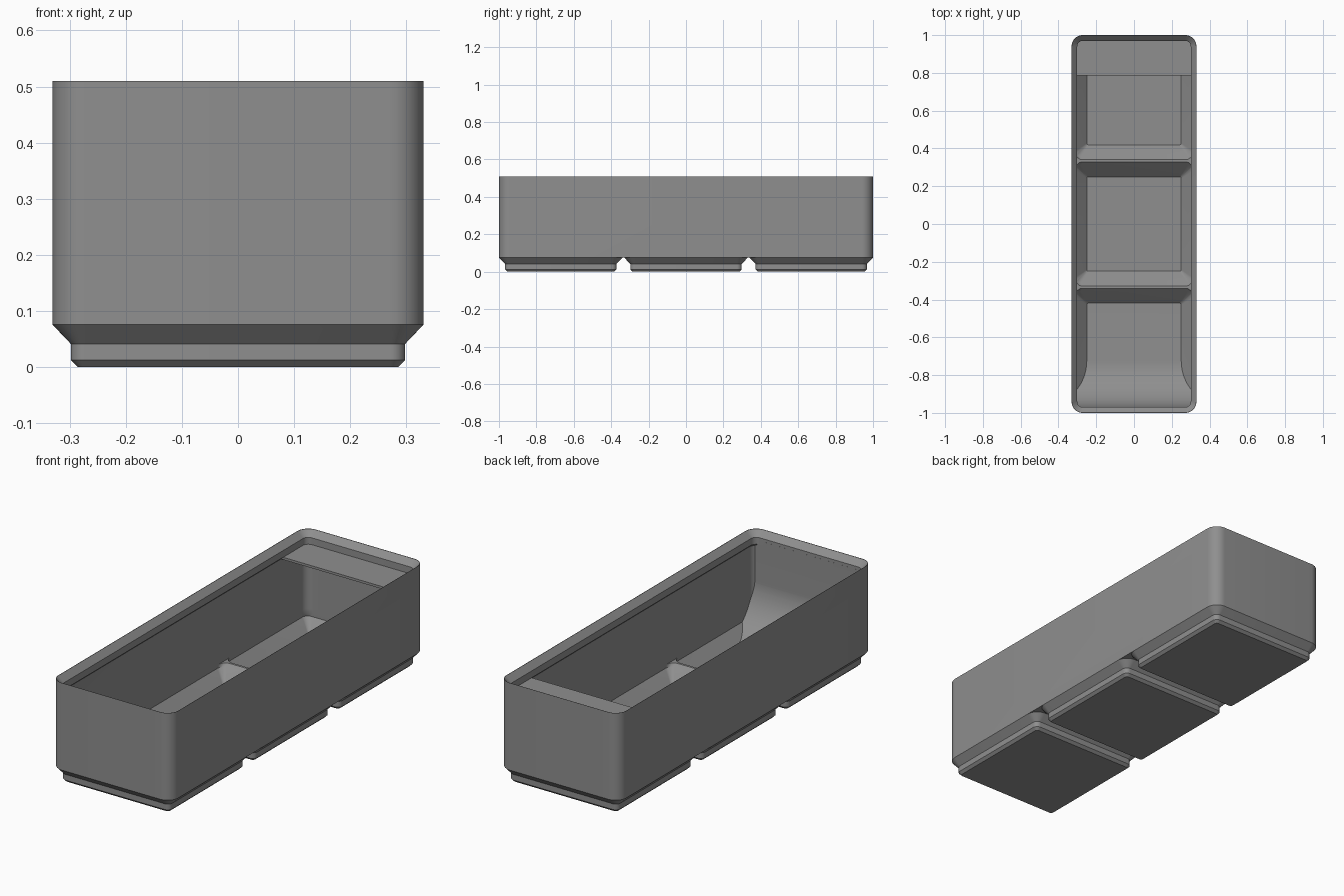
import bpy, bmesh, math

if "Cube" in bpy.data.objects:
    bpy.data.objects.remove(bpy.data.objects["Cube"])

PITCH = 0.6693          # spacing of the three feet
HX, HY = 0.3307, 1.0    # outer half sizes
WALL = 0.0191
R = 0.0598              # outer corner radius
FLOOR = 0.0195

grey = bpy.data.materials.new("plain grey")
grey.diffuse_color = (0.275, 0.275, 0.275, 1)
grey.use_nodes = True
grey.node_tree.nodes["Principled BSDF"].inputs["Base Color"].default_value = grey.diffuse_color


def new_object(name, bm):
    bmesh.ops.recalc_face_normals(bm, faces=bm.faces)
    mesh = bpy.data.meshes.new(name)
    bm.to_mesh(mesh)
    bm.free()
    ob = bpy.data.objects.new(name, mesh)
    bpy.context.collection.objects.link(ob)
    return ob


def loft(name, rings, seg=10):
    """Closed solid through rounded rectangles (x0, x1, y0, y1, radius, z)."""
    bm = bmesh.new()
    loops = []
    for x0, x1, y0, y1, r, z in rings:
        loop = []
        corners = [(x1 - r, y1 - r), (x0 + r, y1 - r), (x0 + r, y0 + r), (x1 - r, y0 + r)]
        for q, (cx, cy) in enumerate(corners):
            for i in range(seg + 1):
                a = math.pi / 2 * (q + i / seg)
                loop.append(bm.verts.new((cx + r * math.cos(a), cy + r * math.sin(a), z)))
        loops.append(loop)
    n = len(loops[0])
    for a, b in zip(loops, loops[1:]):
        for i in range(n):
            bm.faces.new((a[i], a[(i + 1) % n], b[(i + 1) % n], b[i]))
    bm.faces.new(loops[0][::-1])
    bm.faces.new(loops[-1])
    return new_object(name, bm)


def inset_ring(d, z, r):
    return (-HX + d, HX - d, -HY + d, HY - d, r, z)


def prism(name, profile, half):
    """Extrude a (y, z) profile along x."""
    bm = bmesh.new()
    face = bm.faces.new([bm.verts.new((-half, y, z)) for y, z in profile])
    ext = bmesh.ops.extrude_face_region(bm, geom=[face])
    moved = [v for v in ext["geom"] if isinstance(v, bmesh.types.BMVert)]
    bmesh.ops.translate(bm, verts=moved, vec=(2 * half, 0, 0))
    return new_object(name, bm)


def combine(target, tool, operation):
    mod = target.modifiers.new(operation.lower(), 'BOOLEAN')
    mod.operation, mod.object, mod.solver = operation, tool, 'EXACT'
    bpy.context.view_layer.objects.active = target
    bpy.ops.object.modifier_apply(modifier=mod.name)
    bpy.data.objects.remove(tool)


# outer body with three stepped feet
bin_body = loft("storage_bin", [inset_ring(0, 0.0757, R), inset_ring(0, 0.51, R)])
for k in (-1, 0, 1):
    c = k * PITCH
    steps = [(0.285, 0.0127, 0), (0.298, 0.0255, 0.0127), (0.298, 0.0255, 0.0414),
             (HX, R, 0.0757), (0.318, 0.05, 0.09)]
    foot = loft("foot", [(-h, h, c - h, c + h, r, z) for h, r, z in steps])
    combine(bin_body, foot, 'UNION')

# cavity with the stacking lip at the top
cavity = loft("cavity", [
    inset_ring(WALL, 0.098, R - WALL), inset_ring(WALL, 0.435, R - WALL),
    inset_ring(0.0302, 0.446, 0.0296), inset_ring(0.0302, 0.48, 0.0296),
    inset_ring(0.001, 0.5092, 0.0588), inset_ring(0.001, 0.53, 0.0588)])

# sloped pocket above each foot
wx, wy = HX - WALL, HY - WALL
for k in (-1, 0, 1):
    c = k * PITCH
    rings = []
    for h, r, z in [(0.25, 0.008, FLOOR), (wx, 0.03, 0.0816), (0.329, 0.0407, 0.098), (0.329, 0.0407, 0.12)]:
        x = min(h, wx)
        rings.append((-x, x, max(c - h, -wy), min(c + h, wy), r, z))
    combine(cavity, loft("pocket", rings), 'UNION')

# curved scoop at the front
rad, y_wall = 0.245, -0.9695
scoop = [(-1.05, 0.0), (y_wall + rad, 0.0)]
for i in range(25):
    a = math.pi / 2 * i / 24
    scoop.append((y_wall + rad - rad * math.sin(a), FLOOR + rad - rad * math.cos(a)))
scoop += [(y_wall, 0.465), (-1.05, 0.465)]
combine(cavity, prism("scoop", scoop, 0.4), 'DIFFERENCE')

# label shelf at the back
shelf = [(0.785, 0.446), (0.785, 0.434), (1.05, 0.32), (1.05, 0.446)]
combine(cavity, prism("shelf", shelf, 0.4), 'DIFFERENCE')

combine(bin_body, cavity, 'DIFFERENCE')

# finish
bin_body.data.materials.clear()
bin_body.data.materials.append(grey)
for p in bin_body.data.polygons:
    p.material_index = 0
bpy.context.view_layer.objects.active = bin_body
bin_body.select_set(True)
bpy.ops.object.shade_smooth_by_angle(angle=math.radians(25))
